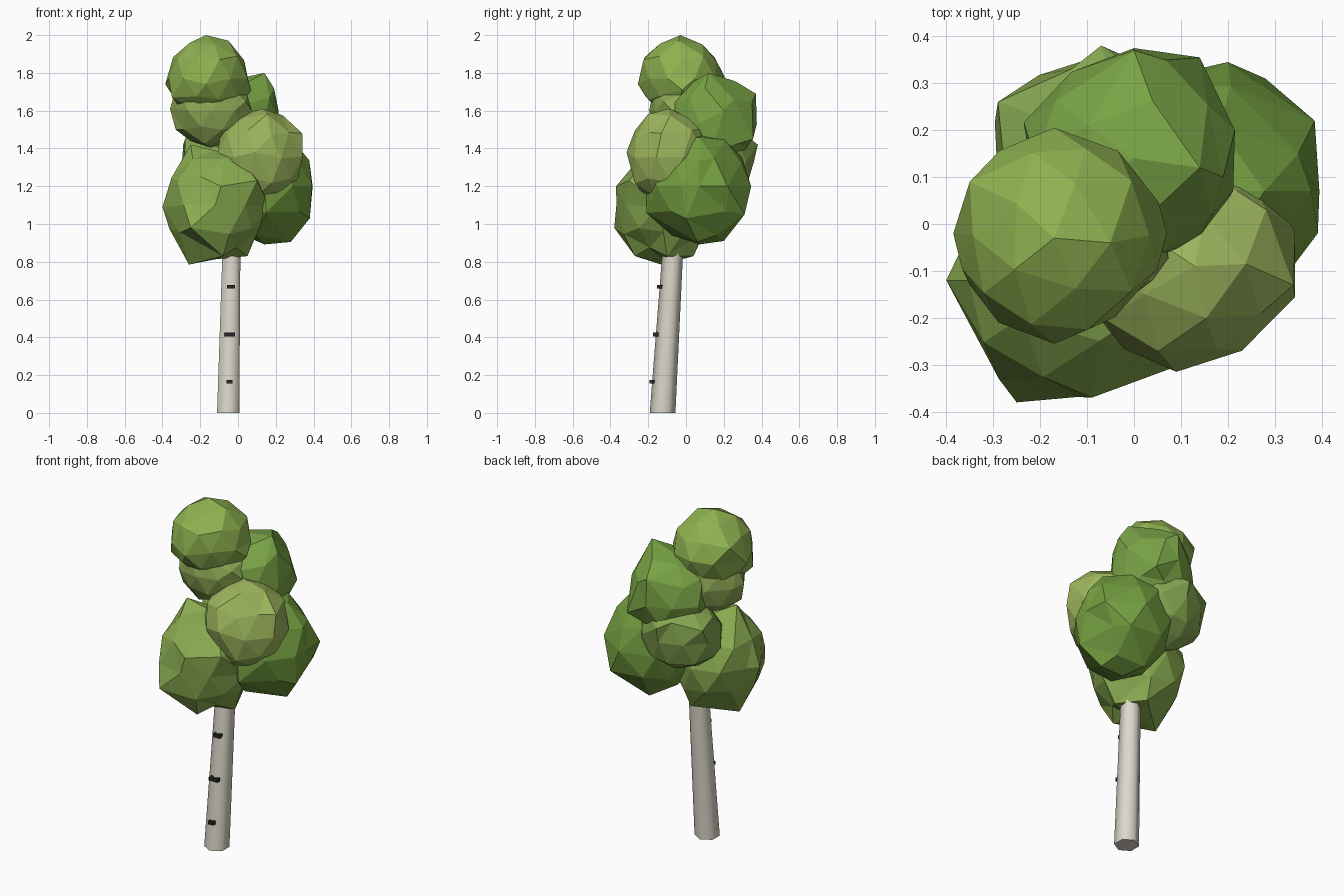
import bpy, bmesh, math, random
from mathutils import Vector

random.seed(4)


def material(name, rgb):
    m = bpy.data.materials.new(name)
    m.diffuse_color = (*rgb, 1)
    return m


def finish(bm, name, mat):
    bmesh.ops.recalc_face_normals(bm, faces=bm.faces)
    me = bpy.data.meshes.new(name)
    bm.to_mesh(me)
    bm.free()
    me.materials.append(mat)
    ob = bpy.data.objects.new(name, me)
    bpy.context.collection.objects.link(ob)
    return ob


def leaf_clump(name, centre, radii, rgb, corners=()):
    """Flat-faced icosphere, slightly uneven, with a few corners pulled to given points."""
    bm = bmesh.new()
    bmesh.ops.create_icosphere(bm, subdivisions=2, radius=1)
    for v in bm.verts:
        k = random.uniform(0.92, 1.03)
        v.co = Vector([c + r * a * k for c, r, a in zip(centre, radii, v.co)])
    for c in corners:
        target = Vector(c)
        min(bm.verts, key=lambda v: (v.co - target).length).co = target
    finish(bm, name, material(name + "_green", rgb))


# trunk: leaning six-sided taper with smooth sides and flat ends
base, top = Vector((-0.052, -0.124, 0.0)), Vector((-0.026, -0.042, 1.3))
r0, r1 = 0.068, 0.048
bm = bmesh.new()
rings = []
for p, r in ((base, r0), (top, r1)):
    rings.append([bm.verts.new(p + Vector((r * math.sin(i * math.pi / 3), r * math.cos(i * math.pi / 3), 0)))
                  for i in range(6)])
for i in range(6):
    j = (i + 1) % 6
    bm.faces.new((rings[0][i], rings[0][j], rings[1][j], rings[1][i])).smooth = True
caps = [bm.faces.new(r) for r in rings]
for f in caps:
    for e in f.edges:
        e.smooth = False
finish(bm, "trunk", material("bark", (0.72, 0.68, 0.59)))

# dark bark marks on the front
dark = material("bark_mark", (0.02, 0.02, 0.018))
for n, (x, z, w) in enumerate(((-0.045, 0.165, 0.032), (-0.043, 0.415, 0.056), (-0.037, 0.668, 0.044))):
    t = z / 1.3
    y = base.lerp(top, t).y - (r0 + (r1 - r0) * t)
    bm = bmesh.new()
    bmesh.ops.create_cube(bm, size=1)
    for v in bm.verts:
        v.co = Vector((x + v.co.x * w, y + v.co.y * 0.028, z + v.co.z * 0.02))
    finish(bm, f"bark_mark_{n + 1}", dark)

# foliage
leaf_clump("crown_top", (-0.16, -0.025, 1.77), (0.22, 0.23, 0.22), (0.27, 0.44, 0.08),
           [(-0.17, -0.03, 2.0), (-0.385, -0.02, 1.74), (-0.05, -0.04, 1.97), (-0.35, 0.09, 1.86),
            (-0.17, 0.205, 1.78), (-0.17, -0.255, 1.74), (0.07, -0.02, 1.71), (-0.02, -0.05, 1.59),
            (-0.35, -0.13, 1.67)])
leaf_clump("crown_under_top", (-0.14, -0.01, 1.6), (0.22, 0.2, 0.2), (0.27, 0.39, 0.09),
           [(-0.36, -0.03, 1.61), (-0.33, -0.05, 1.5), (0.04, -0.12, 1.65), (-0.24, 0.16, 1.6)])
leaf_clump("crown_back", (0.0, 0.14, 1.53), (0.24, 0.24, 0.26), (0.19, 0.37, 0.06),
           [(0.14, 0.12, 1.8), (0.0, 0.37, 1.69), (0.14, 0.355, 1.45), (0.215, 0.2, 1.6),
            (0.19, 0.1, 1.72)])
leaf_clump("crown_right_front", (0.115, -0.085, 1.355), (0.235, 0.225, 0.26), (0.34, 0.47, 0.11),
           [(0.34, -0.13, 1.48), (0.09, -0.315, 1.38), (0.13, -0.09, 1.61), (0.23, -0.27, 1.35),
            (0.17, -0.12, 1.04), (0.22, 0.07, 1.5)])
leaf_clump("crown_right_low", (0.14, 0.07, 1.2), (0.26, 0.285, 0.3), (0.17, 0.34, 0.05),
           [(0.395, 0.07, 1.2), (0.385, 0.22, 1.2), (0.38, 0.0, 1.03), (0.28, 0.31, 1.05),
            (0.28, 0.06, 0.905), (0.1, 0.2, 0.91), (0.15, -0.21, 1.06), (0.2, 0.345, 1.2),
            (0.35, 0.15, 1.35)])
leaf_clump("crown_left_low", (-0.12, -0.12, 1.1), (0.28, 0.255, 0.285), (0.25, 0.41, 0.08),
           [(-0.4, -0.12, 1.09), (-0.26, -0.13, 0.785), (-0.25, -0.38, 0.98), (-0.25, -0.12, 1.42),
            (-0.09, -0.37, 1.2), (0.0, -0.2, 1.37), (0.05, -0.1, 0.83), (0.17, -0.15, 1.09),
            (-0.06, 0.04, 0.83), (-0.08, -0.27, 0.83), (0.1, -0.3, 1.23)])
leaf_clump("crown_left_back", (-0.07, 0.15, 1.33), (0.24, 0.22, 0.23), (0.23, 0.38, 0.08),
           [(-0.29, 0.26, 1.42), (-0.07, 0.38, 1.42), (-0.28, 0.08, 1.4), (-0.27, 0.06, 1.24),
            (-0.1, 0.32, 1.2)])
